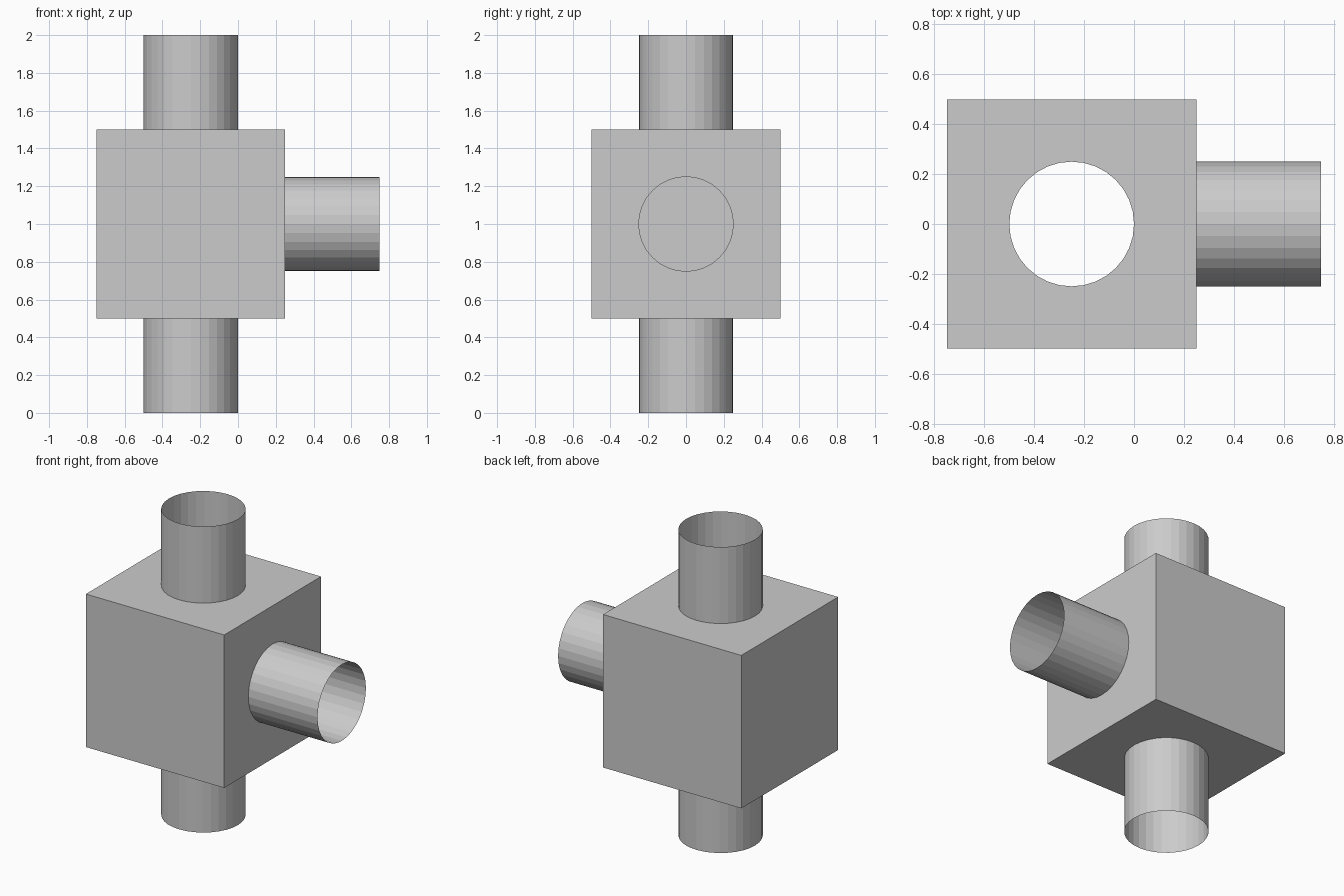
import bpy
import bmesh
from math import cos, sin, pi, radians
from mathutils import Matrix, Vector

if "Cube" in bpy.data.objects:
    bpy.data.objects.remove(bpy.data.objects["Cube"])

SIDES = 32      # sides of each pipe
HALF = 0.5      # half the box size
RADIUS = 0.25
LENGTH = 0.5
CENTRE = Matrix.Translation((-0.25, 0, 1))


def ring(bm, mat, z):
    return [bm.verts.new(mat @ Vector((RADIUS * cos(2 * pi * i / SIDES),
                                       RADIUS * sin(2 * pi * i / SIDES), z)))
            for i in range(SIDES)]


def wall(bm, mat, holed):
    """One box wall facing local +z, optionally with a round opening."""
    corners = [bm.verts.new(mat @ Vector((x * HALF, y * HALF, HALF)))
               for x, y in ((1, 1), (-1, 1), (-1, -1), (1, -1))]
    if not holed:
        bm.faces.new(corners)
        return
    hole = ring(bm, mat, HALF)
    quarter = SIDES // 4
    for k in range(4):
        start = SIDES // 8 + k * quarter
        arc = [hole[(start + i) % SIDES] for i in range(quarter, -1, -1)]
        bm.faces.new([corners[k], corners[(k + 1) % 4]] + arc)


def pipe(bm, mat):
    """Open thin tube rising from a box wall."""
    low, high = ring(bm, mat, HALF), ring(bm, mat, HALF + LENGTH)
    for i in range(SIDES):
        j = (i + 1) % SIDES
        bm.faces.new((low[i], low[j], high[j], high[i]))


def finish(bm, name):
    bmesh.ops.remove_doubles(bm, verts=bm.verts, dist=1e-5)
    mesh = bpy.data.meshes.new(name)
    bm.to_mesh(mesh)
    bm.free()
    bpy.context.collection.objects.link(bpy.data.objects.new(name, mesh))


def facing(angle, axis):
    return CENTRE @ Matrix.Rotation(radians(angle), 4, axis)


outlets = {"top_pipe": facing(0, 'X'),
           "bottom_pipe": facing(180, 'X'),
           "side_pipe": facing(90, 'Y')}
closed = [facing(-90, 'Y'), facing(90, 'X'), facing(-90, 'X')]

# Hollow junction box, open where the pipes join
box = bmesh.new()
for m in outlets.values():
    wall(box, m, True)
for m in closed:
    wall(box, m, False)
finish(box, "junction_box")

# Three open pipes
for name, m in outlets.items():
    tube = bmesh.new()
    pipe(tube, m)
    finish(tube, name)
